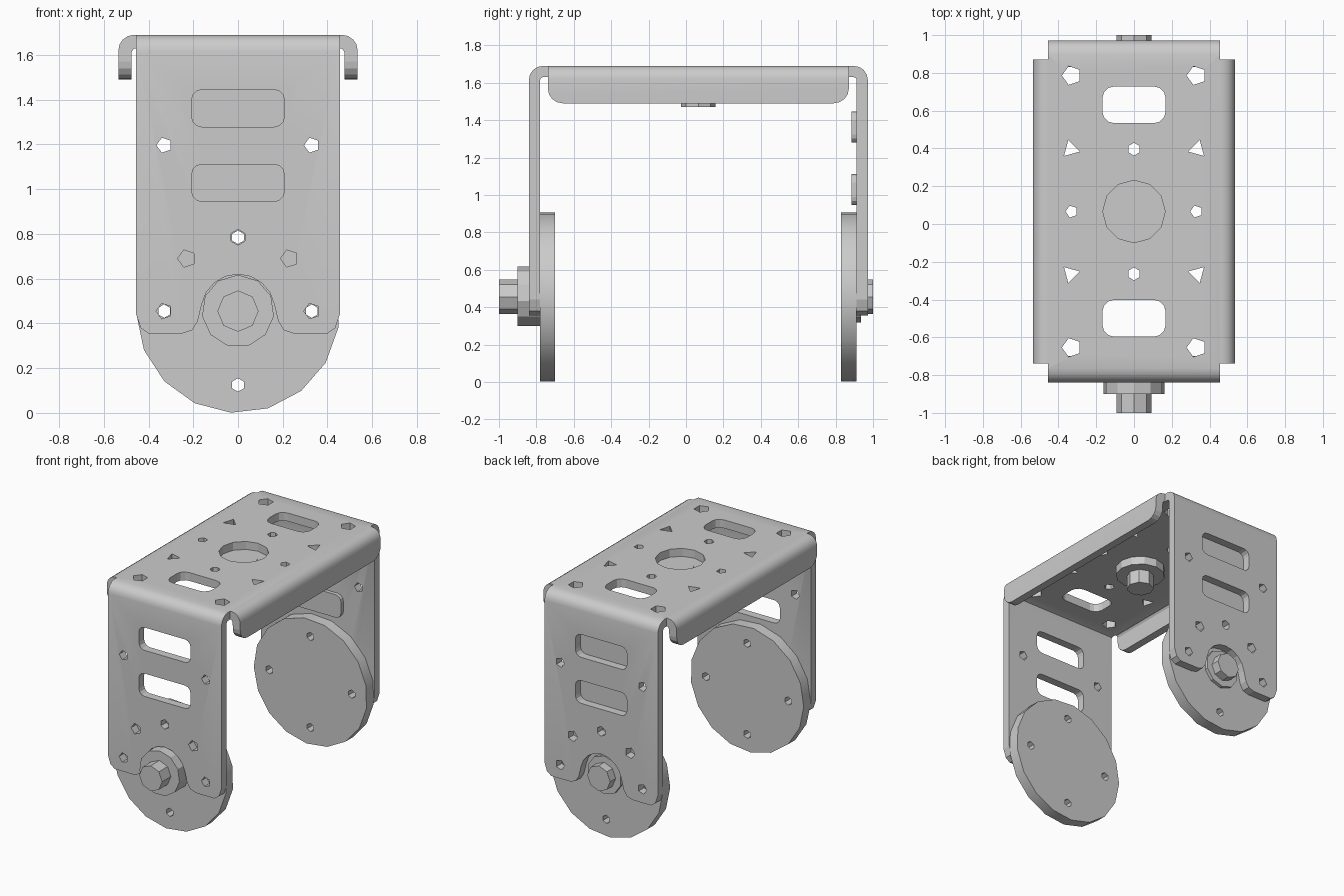
import bpy, bmesh, math

cube = bpy.data.objects.get("Cube")
if cube:
    bpy.data.objects.remove(cube)

steel = bpy.data.materials.new("grey metal")
steel.use_nodes = True
GREY = (0.6, 0.6, 0.6, 1)
steel.diffuse_color = GREY
steel.node_tree.nodes["Principled BSDF"].inputs["Base Color"].default_value = GREY

MID = 0.066      # middle of the bracket along y
PIVOT = 0.455    # height of the pivot axis
HALF = 0.455     # half width of the bracket


def ngon(u, v, r, n, turn=90):
    return [(u + r * math.cos(math.radians(turn + 360 * i / n)),
             v + r * math.sin(math.radians(turn + 360 * i / n))) for i in range(n)]


def arc(u, v, r, start, end, n):
    steps = [math.radians(start + (end - start) * i / n) for i in range(n + 1)]
    return [(u + r * math.cos(a), v + r * math.sin(a)) for a in steps]


def slot(u, v, hw, hh, r):
    pts = []
    for k, (su, sv) in enumerate([(1, 1), (-1, 1), (-1, -1), (1, -1)]):
        pts += arc(u + su * (hw - r), v + sv * (hh - r), r, 90 * k, 90 * k + 90, 3)
    return pts


def add_prism(bm, pts, lo, hi, axis):
    place = {"x": lambda u, v, w: (w, u, v),
             "y": lambda u, v, w: (u, w, v),
             "z": lambda u, v, w: (u, v, w)}[axis]
    rings = [[bm.verts.new(place(u, v, w)) for u, v in pts] for w in (lo, hi)]
    bm.faces.new(rings[0])
    bm.faces.new(rings[1][::-1])
    n = len(pts)
    for i in range(n):
        j = (i + 1) % n
        bm.faces.new((rings[0][j], rings[0][i], rings[1][i], rings[1][j]))


def part(name, prisms, helper=False):
    bm = bmesh.new()
    for p in prisms:
        add_prism(bm, *p)
    bmesh.ops.recalc_face_normals(bm, faces=bm.faces)
    mesh = bpy.data.meshes.new(name)
    bm.to_mesh(mesh)
    bm.free()
    mesh.materials.append(steel)
    ob = bpy.data.objects.new(name, mesh)
    bpy.context.collection.objects.link(ob)
    if helper:
        ob.hide_render = True
        ob.hide_set(True)
    return ob


def boolean(ob, other, op):
    mod = ob.modifiers.new(op.title(), "BOOLEAN")
    mod.object, mod.operation, mod.solver = other, op, "EXACT"


def smooth(ob, angle=30):
    bpy.ops.object.select_all(action="DESELECT")
    ob.select_set(True)
    bpy.context.view_layer.objects.active = ob
    bpy.ops.object.shade_smooth_by_angle(angle=math.radians(angle))


# Bent sheet: U profile seen from the side, trimmed to the front silhouette
F, B, TOP, T, R = -0.84, 0.972, 1.69, 0.06, 0.075
profile = ([(F, 0.2)] + arc(F + R, TOP - R, R, 180, 90, 4)
           + arc(B - R, TOP - R, R, 90, 0, 4)
           + [(B, 0.2), (B - T, 0.2)]
           + arc(B - R, TOP - R, R - T, 0, 90, 2)
           + arc(F + R, TOP - R, R - T, 90, 180, 2) + [(F + T, 0.2)])
frame = part("bent_frame", [(profile, -0.6, 0.6, "x")])

half = ([(HALF, 1.8), (HALF, 0.44), (0.435, 0.38), (0.4, 0.355), (0.25, 0.355),
         (0.205, 0.37), (0.18, 0.41)] + arc(0, PIVOT, 0.165, 10, 90, 4))
outline = half + [(-u, v) for u, v in half[-2::-1]]
trim = part("frame_trim_helper", [(outline, -1.2, 1.2, "y")], True)
boolean(frame, trim, "INTERSECT")

# Holes through both legs and the top
holes = []
for z in (1.362, 1.028):
    holes.append((slot(0, z, 0.207, 0.083, 0.045), -1.2, 1.2, "y"))
holes.append((ngon(0, 0.785, 0.035, 6), -1.2, 1.2, "y"))
for s in (-1, 1):
    for x, z, r in ((0.33, 1.197, 0.035), (0.23, 0.69, 0.04), (0.33, PIVOT, 0.036)):
        holes.append((ngon(s * x, z, r, 5, 180), -1.2, 1.2, "y"))
    holes.append((slot(0, MID + s * 0.565, 0.167, 0.097, 0.06), 1.55, 1.8, "z"))
    holes.append((ngon(0, MID + s * 0.33, 0.034, 6), 1.55, 1.8, "z"))
    holes.append((ngon(s * 0.33, MID, 0.033, 5, 180), 1.55, 1.8, "z"))
    for t in (-1, 1):
        holes.append((ngon(s * 0.33, MID + t * 0.72, 0.052, 5, 180), 1.55, 1.8, "z"))
        tri = 180 if s > 0 else 0
        holes.append((ngon(s * 0.335, MID + t * 0.33, 0.05, 3, tri + 15 * s * t), 1.55, 1.8, "z"))
holes.append((ngon(0, MID, 0.165, 12), 1.55, 1.8, "z"))
boolean(frame, part("frame_hole_helper", holes, True), "DIFFERENCE")
smooth(frame)

# Folded side lips with rounded lower corners
lip_side = ([(MID + 0.805, 1.8)] + arc(MID + 0.725, 1.57, 0.08, 0, -90, 4)
            + arc(MID - 0.725, 1.57, 0.08, -90, -180, 4) + [(MID - 0.805, 1.8)])
lip_trim = part("lip_trim_helper", [(lip_side, -1, 1, "x")], True)
for s, side in ((1, "left"), (-1, "right")):
    lip = ([(0.45, TOP)] + arc(0.465, TOP - 0.07, 0.07, 90, 0, 4)
           + [(0.535, 1.4), (0.478, 1.4), (0.475, TOP - 0.075), (0.465, TOP - T), (0.45, TOP - T)])
    ob = part(side + "_lip", [([(s * u, v) for u, v in lip], -1, 1, "y")])
    boolean(ob, lip_trim, "INTERSECT")
    smooth(ob)

# Closed pocket floors behind the rear slots
part("rear_pocket_floors", [(slot(0, z, 0.207, 0.083, 0.045), 0.885, 0.913, "y")
                            for z in (1.362, 1.028)])

# Round mounting discs with four bolt holes
bolts = [(ngon(u * 0.33, PIVOT + v * 0.33, 0.03, 6), -1.2, 1.2, "y")
         for u, v in ((1, 0), (-1, 0), (0, 1), (0, -1))]
bolt_cutter = part("disc_hole_helper", bolts, True)
for name, lo, hi in (("front_disc", -0.78, -0.70), ("rear_disc", 0.83, 0.912)):
    disc = part(name, [(ngon(0, PIVOT, 0.455, 17, -94), lo, hi, "y")])
    boolean(disc, bolt_cutter, "DIFFERENCE")
    smooth(disc)

# Hubs: a flange and a stubby octagonal shaft
part("front_hub", [(ngon(0, PIVOT, 0.162, 11), -0.9, -0.779, "y"),
                   (ngon(0, PIVOT, 0.092, 8), -1.0, -0.899, "y")])
part("rear_hub", [(ngon(0, PIVOT, 0.138, 10), 0.911, 0.936, "y"),
                  (ngon(0, PIVOT, 0.092, 8), 0.935, 1.0, "y")])
part("top_hub", [(ngon(0, MID, 0.167, 12), 1.57, 1.632, "z"),
                 (ngon(0, MID, 0.092, 8), 1.47, 1.634, "z")])
